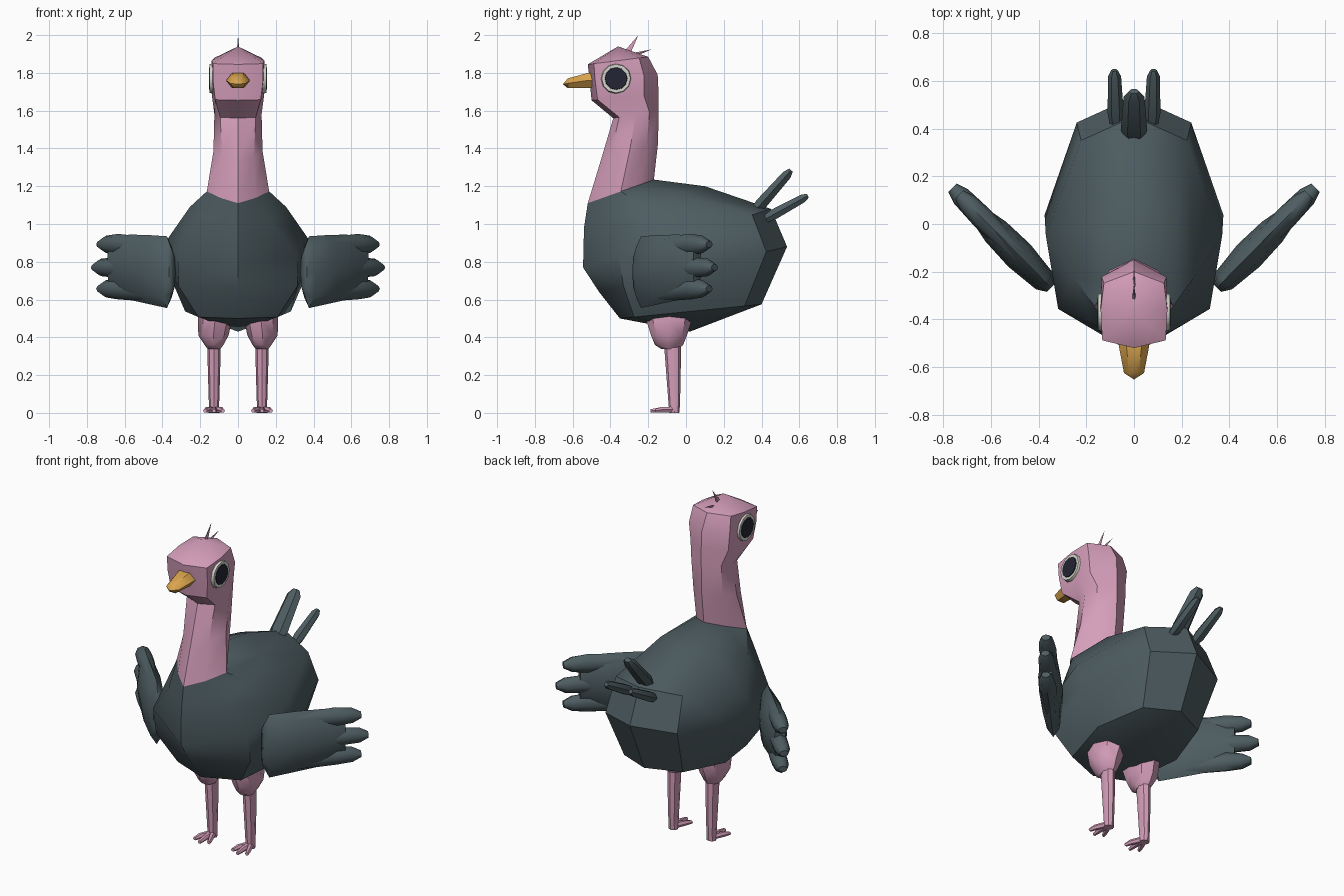
import bpy, bmesh, math
from mathutils import Vector

if "Cube" in bpy.data.objects:
    bpy.data.objects.remove(bpy.data.objects["Cube"])


def material(name, rgb):
    m = bpy.data.materials.new(name)
    m.diffuse_color = (*rgb, 1)
    m.use_nodes = True
    m.node_tree.nodes["Principled BSDF"].inputs["Base Color"].default_value = m.diffuse_color
    return m


PINK = material("pink_skin", (0.66, 0.34, 0.49))
SLATE = material("slate_feathers", (0.075, 0.108, 0.12))
GOLD = material("golden_beak", (0.70, 0.37, 0.075))
WHITE = material("eye_white", (0.66, 0.66, 0.60))
DARK = material("dark_pupil", (0.018, 0.018, 0.035))


def build(name, lofts, mat, angle=40):
    """One object from several lofts; a loft is a list of rings, one-point rings are poles."""
    bm = bmesh.new()
    for rings in lofts:
        rows = [[bm.verts.new(p) for p in r] for r in rings]
        for a, b in zip(rows, rows[1:]):
            n = max(len(a), len(b))
            for i in range(n):
                j = (i + 1) % n
                if len(a) == 1:
                    bm.faces.new((a[0], b[j], b[i]))
                elif len(b) == 1:
                    bm.faces.new((a[i], a[j], b[0]))
                else:
                    bm.faces.new((a[i], a[j], b[j], b[i]))
        for r in (rows[0], rows[-1]):
            if len(r) > 2:
                bm.faces.new(r)
    bmesh.ops.recalc_face_normals(bm, faces=bm.faces)
    me = bpy.data.meshes.new(name)
    bm.to_mesh(me)
    bm.free()
    me.materials.append(mat)
    ob = bpy.data.objects.new(name, me)
    bpy.context.collection.objects.link(ob)
    bpy.ops.object.select_all(action='DESELECT')
    ob.select_set(True)
    bpy.context.view_layer.objects.active = ob
    bpy.ops.object.shade_smooth_by_angle(angle=math.radians(angle))
    return ob


def ring8(front, back, w, shape):
    """Symmetric eight-point ring between a front and a back point (y, z)."""
    fs, ft, bs, bt = shape
    f, b = Vector((0, *front)), Vector((0, *back))
    half = [(fs * w, ft), (w, 0.5), (bs * w, bt)]
    right = [f.lerp(b, t) + Vector((x, 0, 0)) for x, t in half]
    left = [f.lerp(b, t) - Vector((x, 0, 0)) for x, t in reversed(half)]
    return [f] + right + [b] + left


def oval(c, u, v, n=8):
    """Oval ring around c spanned by half-axes u and v."""
    c, u, v = Vector(c), Vector(u), Vector(v)
    return [c + u * math.cos(2 * math.pi * i / n) + v * math.sin(2 * math.pi * i / n)
            for i in range(n)]


def mirror(lofts):
    return [[[Vector((-p[0], p[1], p[2])) for p in r] for r in l] for l in lofts]


def pair(name, lofts, mat, angle=40):
    build("right_" + name, lofts, mat, angle)
    build("left_" + name, mirror(lofts), mat, angle)


# Body, from the neck opening down to the belly
NECK_BASE = ((-0.52, 1.11), (-0.17, 1.235), 0.165, (0.55, 0.22, 0.6, 0.8))
build("body", [[
    ring8(*NECK_BASE),
    ring8((-0.54, 0.98), (0.10, 1.20), 0.255, (0.65, 0.18, 0.7, 0.82)),
    ring8((-0.545, 0.77), (0.45, 1.08), 0.37, (0.86, 0.19, 0.6, 0.9)),
    ring8((-0.46, 0.64), (0.535, 0.88), 0.375, (0.84, 0.13, 0.64, 0.89)),
    ring8((-0.35, 0.50), (0.40, 0.575), 0.28, (0.75, 0.10, 0.7, 0.88)),
    [Vector((0, 0.02, 0.43))],
]], SLATE)

# Neck and head
build("neck_and_head", [[
    ring8(*NECK_BASE),
    ring8((-0.45, 1.34), (-0.148, 1.43), 0.13, (0.65, 0.16, 0.75, 0.8)),
    ring8((-0.385, 1.56), (-0.145, 1.60), 0.125, (0.75, 0.13, 0.8, 0.8)),
    ring8((-0.50, 1.655), (-0.145, 1.69), 0.137, (0.88, 0.09, 0.92, 0.78)),
    ring8((-0.51, 1.76), (-0.15, 1.79), 0.14, (0.95, 0.08, 0.97, 0.8)),
    ring8((-0.52, 1.845), (-0.20, 1.885), 0.14, (0.95, 0.1, 0.9, 0.85)),
    [Vector((0, -0.36, 1.94))],
]], PINK)

# Beak
build("beak", [[oval((0, y, z), (w, 0, 0), (0, 0, h), 6) for y, z, w, h in (
    (-0.47, 1.76, 0.064, 0.047), (-0.52, 1.76, 0.062, 0.046),
    (-0.625, 1.745, 0.042, 0.03))] + [[Vector((0, -0.652, 1.74))]]], GOLD)

# Eyes: pale disc with a thin dark plate on it


def disc(r, x0, x1, r1):
    return [[oval((x, -0.37, 1.77), (0, q, 0), (0, 0, q), 12) for x, q in ((x0, r), (x1, r1))]]


pair("eye_white", disc(0.082, 0.125, 0.150, 0.076), WHITE, 30)
pair("pupil", disc(0.06, 0.149, 0.154, 0.058), DARK, 30)

# Two fine hairs on the crown
for name, a, b in (("upright_hair", (-0.315, 1.90), (-0.252, 2.0)),
                   ("lying_hair", (-0.30, 1.89), (-0.18, 1.925))):
    build(name, [[oval((0, *a), (0.009, 0, 0), (0, 0.016, -0.01), 5), [Vector((0, *b))]]], PINK)


# Tail feathers
def feather(x0, x1, a, b, w, h):
    a, b = Vector((x0, *a)), Vector((x1, *b))
    d = (b - a).normalized()
    up = Vector((1, 0, 0)).cross(d)
    rings = [oval(a.lerp(b, t), (w * k, 0, 0), up * h * k, 6)
             for t, k in ((0, 0.6), (0.3, 1), (0.9, 0.8), (1, 0.4))]
    return [rings]


build("middle_tail_feather", feather(0, 0, (0.33, 1.03), (0.556, 1.285), 0.055, 0.036), SLATE)
pair("tail_feather", feather(0.075, 0.082, (0.39, 1.01), (0.645, 1.15), 0.034, 0.032), SLATE)


# Wings: a flat palm with three finger feathers, swept back
def section(u, z, hz, hn):
    c = Vector((0.355 + 0.7 * u, -0.26 + 0.71 * u, z))
    return oval(c, (0.71 * hn, -0.7 * hn, 0), (0, 0, hz))


palm = [section(*s) for s in ((-0.01, 0.745, 0.11, 0.025), (0.03, 0.745, 0.19, 0.05),
                              (0.18, 0.76, 0.182, 0.066), (0.32, 0.772, 0.172, 0.06),
                              (0.45, 0.78, 0.12, 0.035))]
fingers = [[section(u0, z0, 0.05, 0.035), section(0.40, z1, 0.056, 0.048),
            section(tip - 0.05, z1, 0.046, 0.042), section(tip, z1, 0.018, 0.025)]
           for u0, z0, z1, tip in ((0.18, 0.88, 0.892, 0.54), (0.2, 0.765, 0.77, 0.58),
                                   (0.18, 0.64, 0.657, 0.54))]
pair("wing", [palm] + fingers, SLATE, 45)


# Legs
def upright(rows, n=8):
    return [oval((x, y, z), (hx, 0, 0), (0, hy, 0), n) for x, y, z, hx, hy in rows]


pair("thigh", [upright(((0.122, -0.09, 0.58, 0.088, 0.12), (0.122, -0.09, 0.49, 0.09, 0.12),
                        (0.13, -0.09, 0.41, 0.08, 0.095), (0.127, -0.09, 0.36, 0.05, 0.075),
                        (0.127, -0.085, 0.338, 0.034, 0.045)))], PINK)
pair("shin", [upright(((0.127, -0.072, 0.37, 0.036, 0.045), (0.127, -0.066, 0.20, 0.032, 0.038),
                       (0.127, -0.062, 0.04, 0.027, 0.03), (0.127, -0.062, 0.0, 0.028, 0.026)))],
     PINK)

# Feet with three splayed toes
toes = []
for tx, ty in ((-0.047, -0.165), (0, -0.187), (0.047, -0.165)):
    toes.append([oval((0.127, -0.055, 0.018), (0.02, 0, 0), (0, 0, 0.018), 6),
                 oval((0.127 + 0.75 * tx, -0.13, 0.017), (0.016, 0, 0), (0, 0, 0.016), 6),
                 oval((0.127 + tx, ty, 0.011), (0.011, 0, 0), (0, 0, 0.01), 6)])
pair("foot", toes, PINK)
